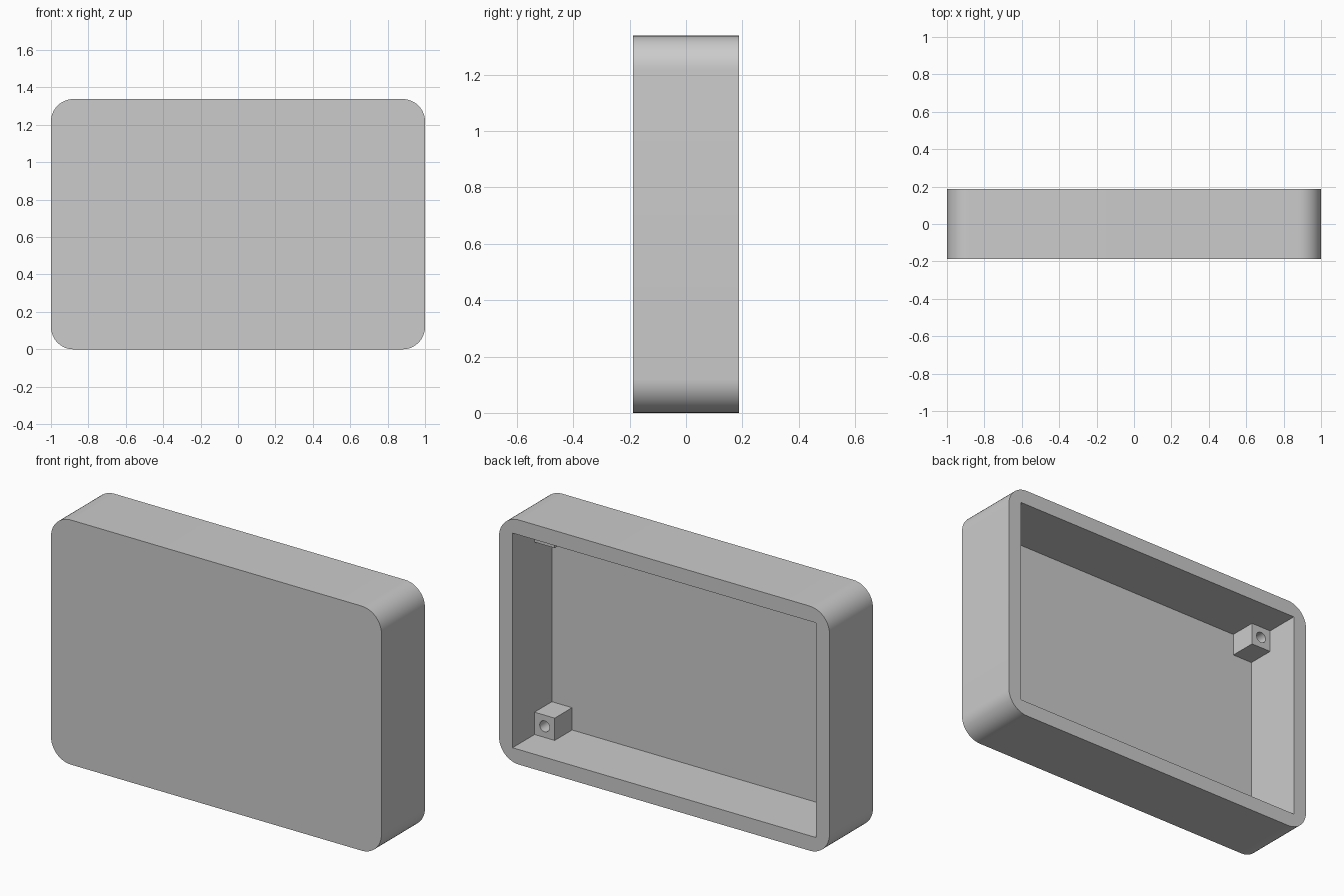
import bpy
import bmesh
import math
from mathutils import Matrix, Vector

WIDTH, DEPTH, HEIGHT = 2.0, 0.376, 1.338
RADIUS, WALL, FLOOR = 0.12, 0.082, 0.036
POST, POST_RECESS, HOLE_RADIUS = 0.122, 0.19, 0.03
FRONT, BACK = -DEPTH / 2, DEPTH / 2

if "Cube" in bpy.data.objects:
    bpy.data.objects.remove(bpy.data.objects["Cube"])

grey = bpy.data.materials.new("grey plastic")
grey.use_nodes = True
COLOUR = (0.6, 0.6, 0.6, 1)
grey.diffuse_color = COLOUR
grey.node_tree.nodes["Principled BSDF"].inputs["Base Color"].default_value = COLOUR


def finish(bm, name):
    bmesh.ops.recalc_face_normals(bm, faces=bm.faces)
    mesh = bpy.data.meshes.new(name)
    bm.to_mesh(mesh)
    bm.free()
    mesh.materials.append(grey)
    obj = bpy.data.objects.new(name, mesh)
    bpy.context.collection.objects.link(obj)
    return obj


def box(name, low, high):
    low, high = Vector(low), Vector(high)
    bm = bmesh.new()
    matrix = Matrix.Translation((low + high) / 2) @ Matrix.Diagonal((*(high - low), 1))
    bmesh.ops.create_cube(bm, size=1, matrix=matrix)
    return finish(bm, name)


def cut(target, cutter):
    mod = target.modifiers.new("cut", "BOOLEAN")
    mod.operation = "DIFFERENCE"
    mod.solver = "EXACT"
    mod.object = cutter
    bpy.ops.object.select_all(action="DESELECT")
    bpy.context.view_layer.objects.active = target
    target.select_set(True)
    bpy.ops.object.modifier_apply(modifier=mod.name)
    bpy.data.objects.remove(cutter)
    bpy.ops.object.shade_smooth_by_angle(angle=math.radians(30))


# Shell: a rounded rectangle extruded from front to back
bm = bmesh.new()
outline = []
STEPS = 12
for corner in range(4):
    sx = 1 if corner in (0, 3) else -1
    sz = 1 if corner in (0, 1) else -1
    for i in range(STEPS + 1):
        a = (corner + i / STEPS) * math.pi / 2
        x = sx * (WIDTH / 2 - RADIUS) + RADIUS * math.cos(a)
        z = HEIGHT / 2 + sz * (HEIGHT / 2 - RADIUS) + RADIUS * math.sin(a)
        outline.append(bm.verts.new((x, FRONT, z)))
face = bm.faces.new(outline)
extruded = bmesh.ops.extrude_face_region(bm, geom=[face])["geom"]
bmesh.ops.translate(bm, vec=(0, DEPTH, 0),
                    verts=[v for v in extruded if isinstance(v, bmesh.types.BMVert)])
shell = finish(bm, "shell")

# Square-cornered cavity, open at the back
inner_x = WIDTH / 2 - WALL
cut(shell, box("cavity_cutter", (-inner_x, FRONT + FLOOR, WALL),
               (inner_x, BACK + 0.1, HEIGHT - WALL)))

# Screw posts in the four inner corners, sunk slightly into the walls
SINK = 0.01
post_back = BACK - POST_RECESS
for side, sx in (("left", 1), ("right", -1)):
    for level, sz in (("lower", 1), ("upper", -1)):
        wall_z = WALL if sz > 0 else HEIGHT - WALL
        xs = sorted((sx * (inner_x + SINK), sx * (inner_x - POST)))
        zs = sorted((wall_z - sz * SINK, wall_z + sz * POST))
        post = box(f"{level}_{side}_post", (xs[0], FRONT + FLOOR - SINK, zs[0]),
                   (xs[1], post_back, zs[1]))
        # Round screw hole
        bm = bmesh.new()
        centre = (sx * (inner_x - POST / 2), post_back, wall_z + sz * POST / 2)
        bmesh.ops.create_cone(
            bm, cap_ends=True, segments=24, radius1=HOLE_RADIUS, radius2=HOLE_RADIUS,
            depth=0.28,
            matrix=Matrix.Translation(centre) @ Matrix.Rotation(math.pi / 2, 4, "X"))
        cut(post, finish(bm, "hole_cutter"))
